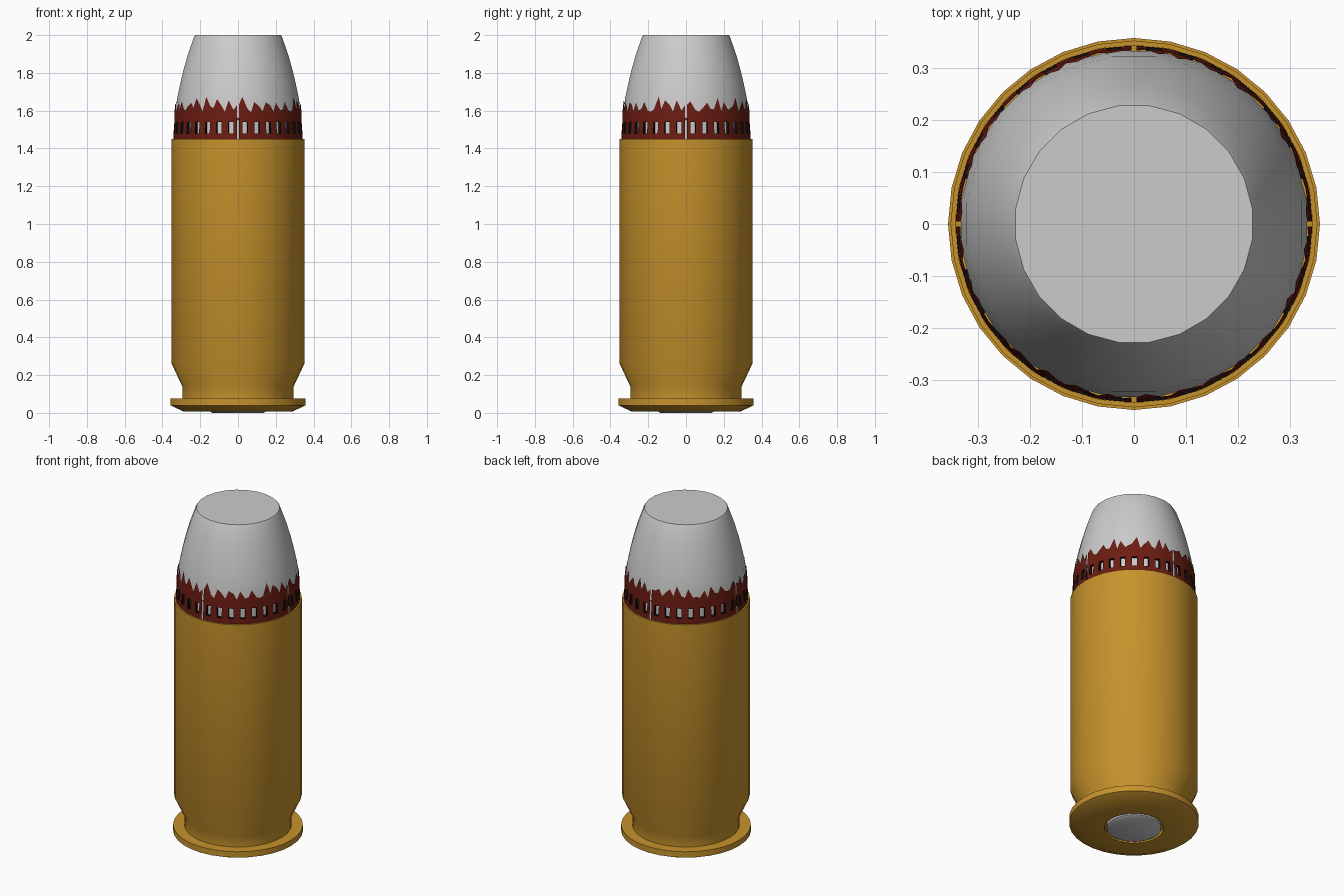
import bpy
import bmesh
import random
from math import pi, sin, cos, radians
from mathutils import Matrix

random.seed(4)
cube = bpy.data.objects.get("Cube")
if cube:
    bpy.data.objects.remove(cube, do_unlink=True)


def material(name, color):
    mat = bpy.data.materials.new(name)
    mat.use_nodes = True
    mat.diffuse_color = (*color, 1)
    mat.node_tree.nodes["Principled BSDF"].inputs["Base Color"].default_value = (*color, 1)
    return mat


brass = material("brass", (0.57, 0.29, 0.025))
red = material("red_lacquer", (0.15, 0.012, 0.006))
black = material("slot_black", (0.004, 0.004, 0.005))


def finish(name, bm, mats=(), angle=30):
    mesh = bpy.data.meshes.new(name)
    bm.to_mesh(mesh)
    bm.free()
    obj = bpy.data.objects.new(name, mesh)
    bpy.context.collection.objects.link(obj)
    for mat in mats:
        mesh.materials.append(mat)
    bpy.ops.object.select_all(action='DESELECT')
    obj.select_set(True)
    bpy.context.view_layer.objects.active = obj
    bpy.ops.object.shade_smooth_by_angle(angle=radians(angle))
    return obj


def lathe(name, profile, sides, mats=(), turn=0.0):
    bm = bmesh.new()
    verts = [bm.verts.new((r, 0, z)) for r, z in profile]
    edges = [bm.edges.new(pair) for pair in zip(verts, verts[1:])]
    bmesh.ops.spin(bm, geom=verts + edges, cent=(0, 0, 0), axis=(0, 0, 1),
                   angle=2 * pi, steps=sides)
    bmesh.ops.remove_doubles(bm, verts=bm.verts, dist=1e-4)
    bmesh.ops.recalc_face_normals(bm, faces=bm.faces)
    bm.transform(Matrix.Rotation(turn, 4, 'Z'))
    return finish(name, bm, mats)


# Brass case with rim, extractor groove, open mouth and primer pocket
lathe("case", [(0, .03), (.163, .03), (.163, .008), (.29, .008), (.357, .04),
               (.357, .075), (.295, .075), (.295, .14), (.352, .262),
               (.352, 1.45), (.343, 1.45), (.343, 1.35), (0, 1.35)], 32, [brass])

# Primer
lathe("primer", [(0, 0), (.135, 0), (.15, .008), (.15, .035), (0, .035)], 32)

# Flat-nosed bullet, with a shallow groove beneath the slotted band
ogive = [(.335, 1.56), (.331, 1.61), (.324, 1.67), (.307, 1.75), (.29, 1.82),
         (.267, 1.9), (.237, 1.985), (.229, 2)]
lathe("bullet", [(0, 1.36), (.322, 1.36), (.322, 1.55)] + ogive + [(0, 2)],
      24, turn=pi / 24)


def band_radius(z):
    pts = [(.342, 1.4), (.341, 1.5)] + ogive
    for (r0, z0), (r1, z1) in zip(pts, pts[1:]):
        if z <= z1:
            return r0 + (r1 - r0) * (z - z0) / (z1 - z0) + .004 * (z > 1.54)
    return r1


# Red band: four slit quarters of slotted cells topped by ragged spikes
bm = bmesh.new()


def point(a, z, inset=0.0):
    r = band_radius(z) - inset
    return bm.verts.new((r * cos(a), r * sin(a), z))


def face(*verts, slot=0):
    bm.faces.new(verts).material_index = slot


CELLS = 8
SLIT = .014
STEP = (pi / 2 - 2 * SLIT) / CELLS
ROWS = (1.4, 1.48, 1.54, 1.585)
CUTS = (0, .29, .71, 1)

for quarter in range(4):
    edge_top = 1.63
    for cell in range(CELLS):
        start = quarter * pi / 2 + SLIT + cell * STEP
        angles = [start + c * STEP for c in CUTS]
        grid = [[point(a, z) for a in angles] for z in ROWS]
        for i in range(3):
            for j in range(3):
                if (i, j) != (1, 1):
                    face(grid[i][j], grid[i][j + 1], grid[i + 1][j + 1], grid[i + 1][j])
        # Dark walls running inwards around the slot
        outer = [grid[1][1], grid[1][2], grid[2][2], grid[2][1]]
        inner = [point(angles[j], z, .022) for j, z in
                 ((1, ROWS[1]), (2, ROWS[1]), (2, ROWS[2]), (1, ROWS[2]))]
        for k in range(4):
            n = (k + 1) % 4
            face(outer[k], outer[n], inner[n], inner[k], slot=1)
        # Spike leaning to one side or the other
        peak = random.uniform(1.64, 1.675)
        shoulder = random.uniform(1.6, 1.63)
        middle = [peak, shoulder] if random.random() < .5 else [shoulder, peak]
        end = 1.63 if cell == CELLS - 1 else random.uniform(1.59, 1.615)
        tops = [point(a, z) for a, z in zip(angles, [edge_top, *middle, end])]
        for j in range(3):
            face(grid[3][j], grid[3][j + 1], tops[j + 1], tops[j])
        edge_top = end

bmesh.ops.remove_doubles(bm, verts=bm.verts, dist=1e-4)
finish("red_band", bm, [red, black])
